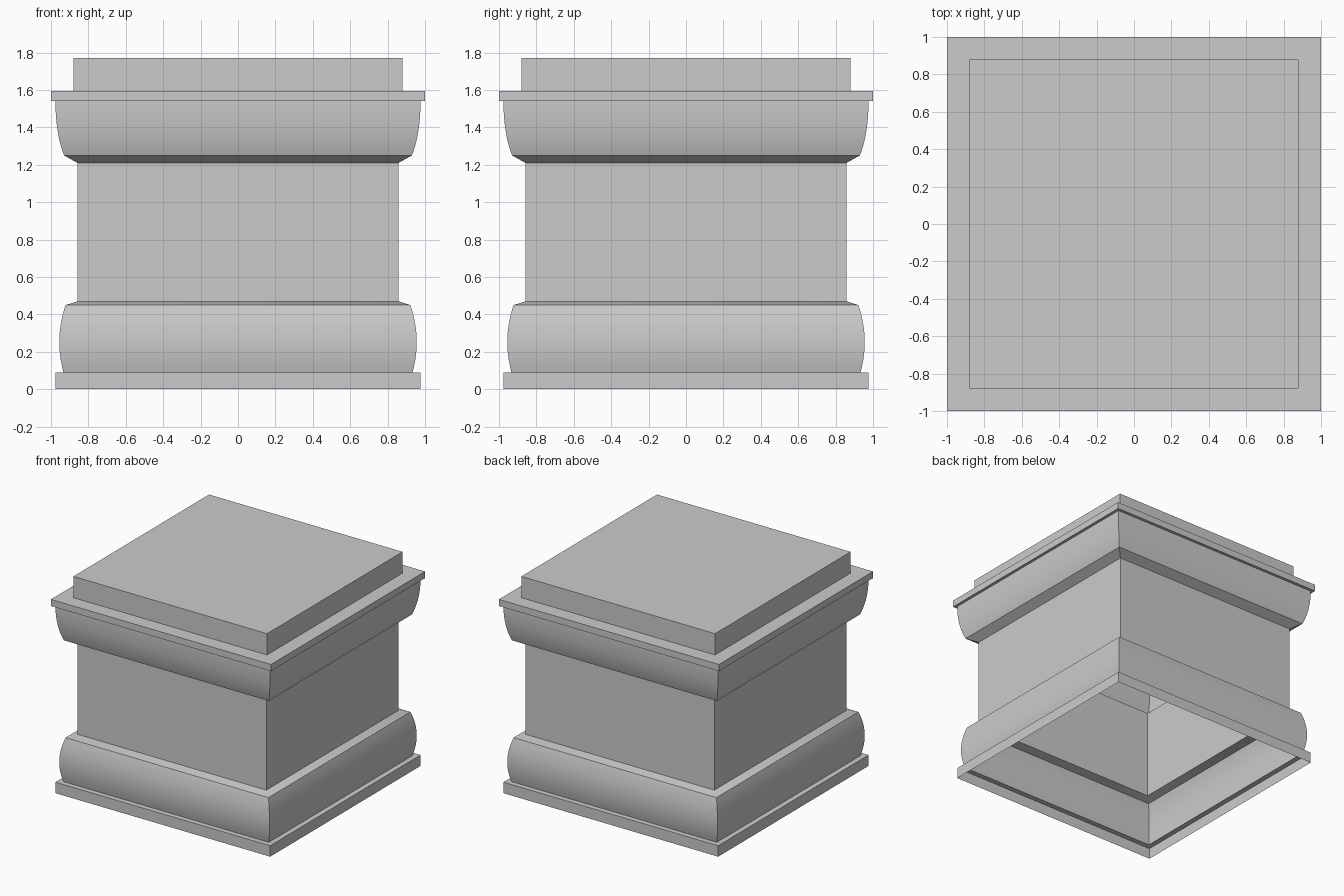
import bpy
import bmesh
import math

default_cube = bpy.data.objects.get("Cube")
if default_cube:
    bpy.data.objects.remove(default_cube, do_unlink=True)

stone = bpy.data.materials.new("grey_stone")
stone.use_nodes = True
colour = (0.6, 0.6, 0.6, 1)
stone.diffuse_color = colour
stone.node_tree.nodes["Principled BSDF"].inputs["Base Color"].default_value = colour


def curve(start, control, end, steps=12):
    """Quadratic arc through the (half width, height) plane."""
    points = []
    for i in range(steps + 1):
        t = i / steps
        points.append(tuple((1 - t) ** 2 * a + 2 * t * (1 - t) * b + t * t * c
                            for a, b, c in zip(start, control, end)))
    return points


def square_shell(name, profile, capped=False):
    """Sweep a (half width, height) profile around a square, open below."""
    bm = bmesh.new()
    corners = ((-1, -1), (1, -1), (1, 1), (-1, 1))
    rings = [[bm.verts.new((x * w, y * w, z)) for x, y in corners]
             for w, z in profile]
    for low, high in zip(rings, rings[1:]):
        for i in range(4):
            j = (i + 1) % 4
            bm.faces.new((low[i], low[j], high[j], high[i]))
    if capped:
        bm.faces.new(rings[-1])
    mesh = bpy.data.meshes.new(name)
    bm.to_mesh(mesh)
    bm.free()
    mesh.materials.append(stone)
    obj = bpy.data.objects.new(name, mesh)
    bpy.context.collection.objects.link(obj)
    bpy.ops.object.select_all(action='DESELECT')
    obj.select_set(True)
    bpy.context.view_layer.objects.active = obj
    bpy.ops.object.shade_smooth_by_angle(angle=math.radians(25))


# Levels and half widths shared by neighbouring parts
shaft = 0.858
base_foot, base_top = (0.933, 0.09), (0.922, 0.45)
crown_foot, crown_top = (0.93, 1.25), (0.976, 1.54)

# Flat foot slab with its narrow upper ledge
square_shell("plinth", [(0.976, 0), (0.976, 0.09), base_foot])

# Bulging lower moulding and the sloped ledge up to the shaft
square_shell("base_moulding",
             curve(base_foot, (0.983, 0.27), base_top) + [(shaft, 0.47)])

# Plain square body
square_shell("shaft", [(shaft, 0.47), (shaft, 1.21)])

# Sloped underside and rounded upper moulding
square_shell("crown_moulding",
             [(shaft, 1.21)] + curve(crown_foot, (0.976, 1.37), crown_top))

# Thin projecting slab
square_shell("cornice", [crown_top, (1, 1.54), (1, 1.595), (0.88, 1.595)])

# Closed top block
square_shell("top_block", [(0.88, 1.595), (0.88, 1.77)], capped=True)
